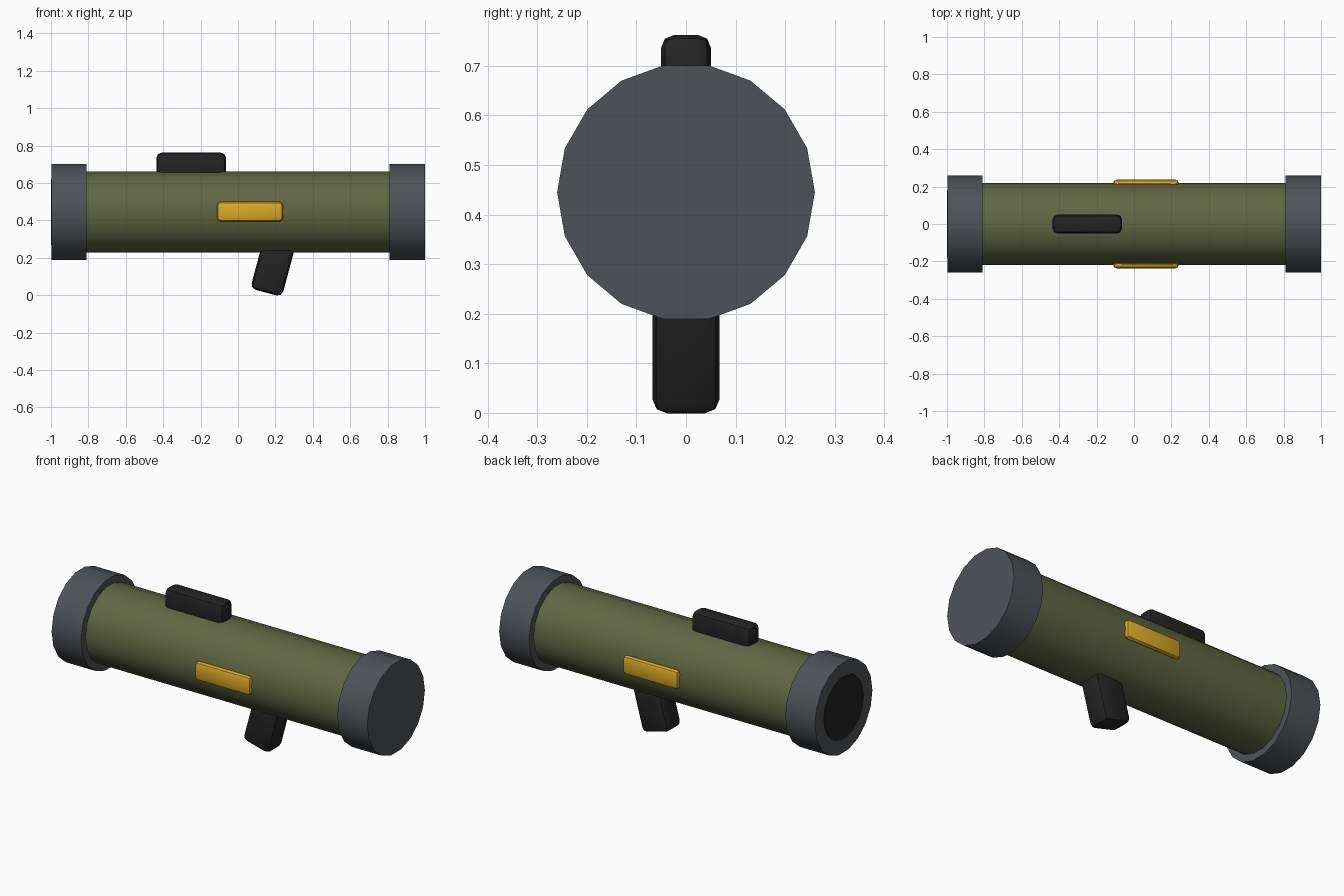
import bpy
import math

if "Cube" in bpy.data.objects:
    bpy.data.objects.remove(bpy.data.objects["Cube"], do_unlink=True)

AXIS_Z = 0.445  # height of the tube's centre line


def material(name, r, g, b):
    mat = bpy.data.materials.new(name)
    mat.use_nodes = True
    mat.diffuse_color = (r, g, b, 1)
    mat.node_tree.nodes["Principled BSDF"].inputs["Base Color"].default_value = (r, g, b, 1)
    return mat


olive = material("olive_green", 0.115, 0.133, 0.055)
steel = material("steel_grey", 0.076, 0.085, 0.096)
black = material("rubber_black", 0.017, 0.017, 0.017)
yellow = material("marking_yellow", 0.71, 0.41, 0.02)


def finish(obj, name, mat):
    obj.name = name
    obj.data.name = name
    obj.data.materials.append(mat)
    bpy.ops.object.shade_smooth_by_angle(angle=math.radians(30))
    return obj


def cylinder_along_x(name, x_start, x_end, radius, mat):
    bpy.ops.mesh.primitive_cylinder_add(
        vertices=18, radius=radius, depth=x_end - x_start,
        location=((x_start + x_end) / 2, 0, AXIS_Z),
        rotation=(0, math.pi / 2, 0))
    return finish(bpy.context.object, name, mat)


def rounded_box(name, size, location, bevel, mat, tilt=0.0):
    bpy.ops.mesh.primitive_cube_add(size=1, location=location)
    obj = bpy.context.object
    obj.scale = size
    bpy.ops.object.transform_apply(location=False, rotation=False, scale=True)
    obj.rotation_euler.y = tilt
    mod = obj.modifiers.new("rounded_edges", "BEVEL")
    mod.width = bevel
    mod.segments = 2
    bpy.ops.object.modifier_apply(modifier=mod.name)
    return finish(obj, name, mat)


# Tube with a collar at each end
cylinder_along_x("tube", -0.95, 0.95, 0.22, olive)
cylinder_along_x("muzzle_collar", -0.997, -0.81, 0.26, steel)
cylinder_along_x("rear_collar", 0.81, 1.0, 0.26, steel)

# Dark bore disc, just proud of the muzzle
cylinder_along_x("bore", -1.0, -0.96, 0.18, black)

# Sight block on top
rounded_box("sight", (0.37, 0.10, 0.14), (-0.25, 0, 0.692), 0.025, black)

# Grip below, leaning towards the rear collar at its top
lean = math.radians(15)
half = 0.16
rounded_box("grip", (0.175, 0.136, 2 * half),
            (0.15 + half * math.sin(lean), 0, 0.014 + half * math.cos(lean)),
            0.03, black, tilt=lean)

# Marking plates on both sides
for name, side in (("front_marking", -1), ("back_marking", 1)):
    rounded_box(name, (0.352, 0.04, 0.106), (0.064, side * 0.217, 0.447), 0.02, yellow)
